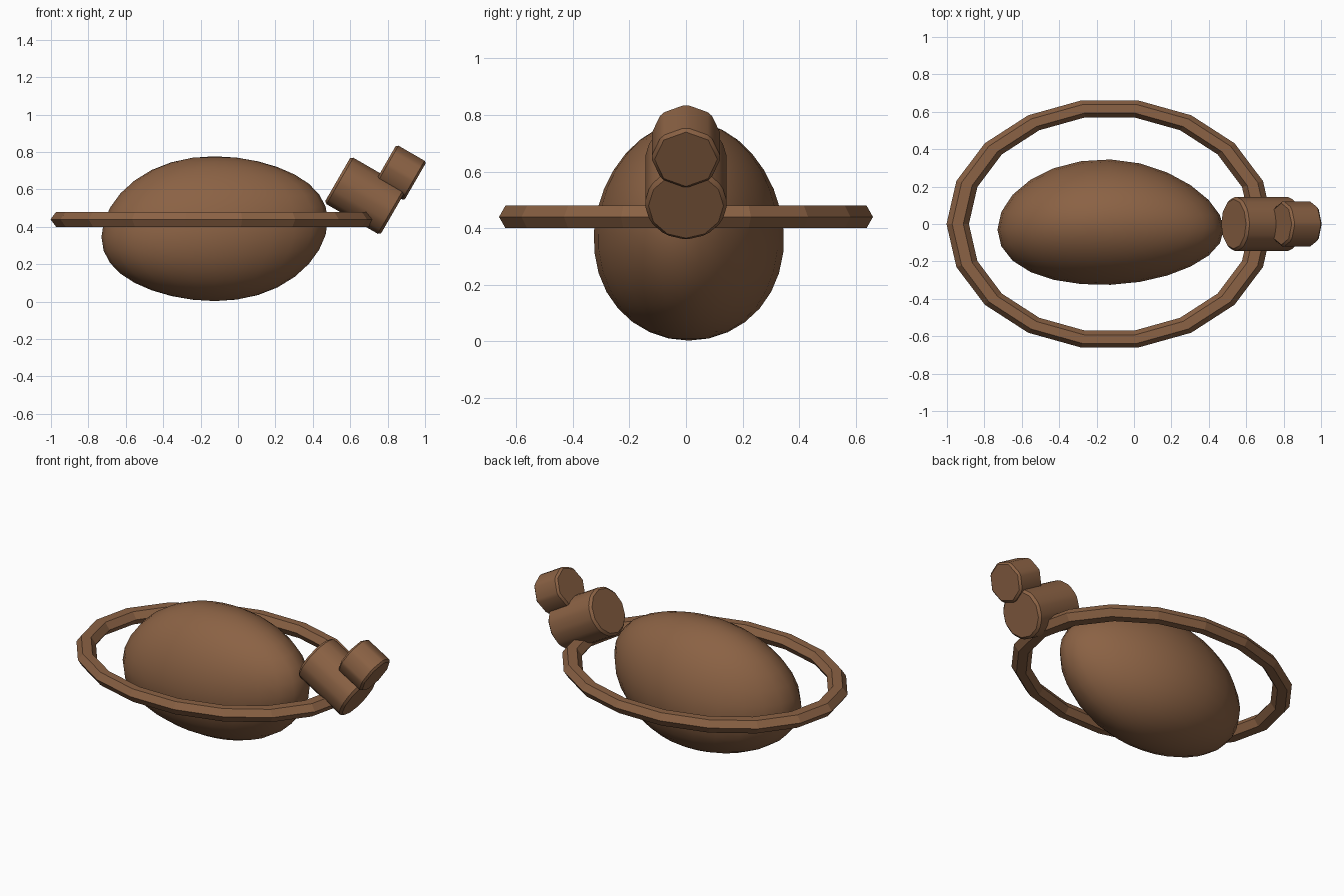
import bpy, bmesh, math
from mathutils import Matrix, Vector

cube = bpy.data.objects.get("Cube")
if cube:
    bpy.data.objects.remove(cube, do_unlink=True)

# One brown material for everything
brown = bpy.data.materials.new("warm_brown")
brown.use_nodes = True
colour = (0.258, 0.122, 0.058, 1)
brown.diffuse_color = colour
brown.node_tree.nodes["Principled BSDF"].inputs["Base Color"].default_value = colour


def add_object(name, bm, smooth_angle=None):
    bmesh.ops.recalc_face_normals(bm, faces=bm.faces)
    mesh = bpy.data.meshes.new(name)
    bm.to_mesh(mesh)
    bm.free()
    mesh.materials.append(brown)
    obj = bpy.data.objects.new(name, mesh)
    bpy.context.collection.objects.link(obj)
    if smooth_angle:
        bpy.ops.object.select_all(action='DESELECT')
        obj.select_set(True)
        bpy.context.view_layer.objects.active = obj
        bpy.ops.object.shade_smooth_by_angle(angle=math.radians(smooth_angle))
    return obj


# Egg-shaped body, narrowing towards the head and slightly lopsided
bm = bmesh.new()
bmesh.ops.create_uvsphere(bm, u_segments=24, v_segments=16, radius=1)
for v in bm.verts:
    x, y, z = v.co
    front = max(x, 0)
    width = 0.335 * (1 - 0.06 * x - 0.08 * front ** 2 - 0.08 * z)
    v.co = (-0.125 + 0.605 * x,
            0.01 + width * y - 0.04 * x * x,
            0.39 + 0.387 * z + 0.045 * x * (1 - z * z))
add_object("body", bm, 60)

# Oval ring with a six-sided section
bm = bmesh.new()
SEGMENTS, SIDES = 18, 6
MAJOR, MINOR, STRETCH = 0.625, 0.046, 1.3
loops = []
for i in range(SEGMENTS):
    a = math.tau * i / SEGMENTS
    loop = []
    for j in range(SIDES):
        b = math.tau * j / SIDES
        r = MAJOR + MINOR * math.cos(b)
        loop.append(bm.verts.new((-0.13 + STRETCH * r * math.cos(a),
                                  r * math.sin(a),
                                  0.44 + MINOR * math.sin(b))))
    loops.append(loop)
for i in range(SEGMENTS):
    p, q = loops[i], loops[(i + 1) % SEGMENTS]
    for j in range(SIDES):
        k = (j + 1) % SIDES
        bm.faces.new((p[j], q[j], q[k], p[k]))
add_object("oval_ring", bm)


# Bevelled drums whose axes tilt down towards +x
def drum(name, centre, radius, length, sides, bevel):
    bm = bmesh.new()
    bmesh.ops.create_cone(bm, cap_ends=True, segments=sides, radius1=radius,
                          radius2=radius, depth=length)
    bmesh.ops.bevel(bm, geom=bm.edges[:], offset=bevel, segments=1,
                    affect='EDGES', profile=0.5)
    tilt = Matrix.Rotation(math.radians(120), 4, 'Y')
    bmesh.ops.transform(bm, matrix=Matrix.Translation(Vector(centre)) @ tilt,
                        verts=bm.verts)
    add_object(name, bm, 30)


drum("head", (0.682, 0, 0.566), 0.147, 0.345, 12, 0.014)
drum("snout", (0.868, 0, 0.69), 0.124, 0.185, 8, 0.012)
